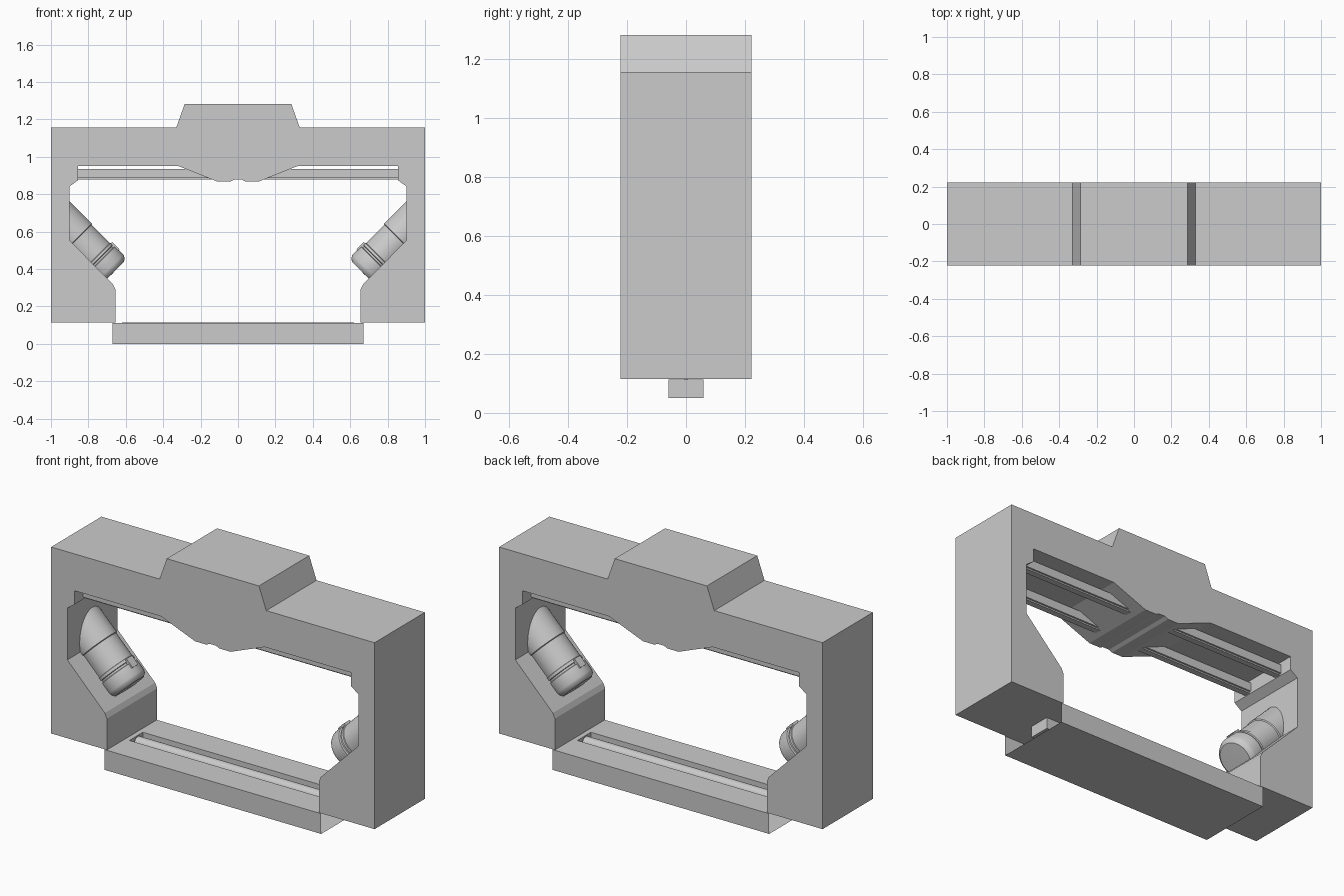
import bpy, bmesh, math
from mathutils import Matrix, Vector

cube = bpy.data.objects.get("Cube")
if cube:
    bpy.data.objects.remove(cube, do_unlink=True)

grey = bpy.data.materials.new("light_grey")
grey.use_nodes = True
grey.diffuse_color = (0.6, 0.6, 0.6, 1)
grey.node_tree.nodes["Principled BSDF"].inputs["Base Color"].default_value = (0.6, 0.6, 0.6, 1)

HALF_DEPTH = 0.222


def finish(name, bm, smooth=False, solid=True):
    if solid:
        bmesh.ops.recalc_face_normals(bm, faces=bm.faces[:])
    mesh = bpy.data.meshes.new(name)
    bm.to_mesh(mesh)
    bm.free()
    mesh.materials.append(grey)
    obj = bpy.data.objects.new(name, mesh)
    bpy.context.collection.objects.link(obj)
    if smooth:
        bpy.ops.object.select_all(action="DESELECT")
        obj.select_set(True)
        bpy.context.view_layer.objects.active = obj
        bpy.ops.object.shade_smooth_by_angle(angle=math.radians(35))
    return obj


def add_box(bm, center, size, matrix=Matrix()):
    m = matrix @ Matrix.Translation(center) @ Matrix.Diagonal((*size, 1))
    bmesh.ops.create_cube(bm, size=1, matrix=m)


def add_quad(bm, *corners):
    bm.faces.new([bm.verts.new(c) for c in corners])


def lathe(bm, profile, matrix, steps=40):
    """Revolve (radius, height) points around local z."""
    verts = [bm.verts.new((r, 0, t)) for r, t in profile]
    edges = [bm.edges.new(pair) for pair in zip(verts, verts[1:])]
    bmesh.ops.spin(bm, geom=verts + edges, cent=(0, 0, 0), axis=(0, 0, 1),
                   angle=math.tau, steps=steps, use_duplicate=False)
    bmesh.ops.remove_doubles(bm, verts=bm.verts[:], dist=1e-4)
    bmesh.ops.transform(bm, matrix=matrix, verts=bm.verts[:])


# Portal frame: half outline mirrored, then extruded through the depth
half = [(0.285, 1.283), (0.33, 1.157), (1, 1.157), (1, 0.115), (0.655, 0.115),
        (0.655, 0.29), (0.668, 0.318), (0.9, 0.553), (0.9, 0.842), (0.855, 0.875),
        (0.855, 0.951), (0.32, 0.951), (0.14, 0.88), (0.11, 0.868), (0.04, 0.868),
        (0.02, 0.878)]
outline = half + [(-x, z) for x, z in reversed(half)]
bm = bmesh.new()
face = bm.faces.new([bm.verts.new((x, -HALF_DEPTH, z)) for x, z in outline])
new = bmesh.ops.extrude_face_region(bm, geom=[face], use_keep_orig=True)["geom"]
bmesh.ops.translate(bm, vec=(0, 2 * HALF_DEPTH, 0),
                    verts=[v for v in new if isinstance(v, bmesh.types.BMVert)])
finish("portal_frame", bm)

# Base tray: open-ended shell with a slot in its top
X, Y, TOP = 0.67, HALF_DEPTH, 0.113
SX, SY, FLOOR = 0.63, 0.06, 0.05
bm = bmesh.new()
add_quad(bm, (-X, -Y, 0), (-X, Y, 0), (X, Y, 0), (X, -Y, 0))
for s in (-1, 1):
    add_quad(bm, *[(s * x, s * Y, z) for x, z in ((X, 0), (-X, 0), (-X, TOP), (X, TOP))])
    add_quad(bm, *[(s * x, s * y, TOP) for x, y in ((-X, SY), (X, SY), (X, Y), (-X, Y))])
    add_quad(bm, *[(s * x, s * y, TOP) for x, y in ((SX, -SY), (X, -SY), (X, SY), (SX, SY))])
    # Slot walls
    add_quad(bm, *[(s * x, s * SY, z) for x, z in ((-SX, FLOOR), (SX, FLOOR), (SX, TOP), (-SX, TOP))])
    add_quad(bm, *[(s * SX, y, z) for y, z in ((-SY, FLOOR), (SY, FLOOR), (SY, TOP), (-SY, TOP))])
add_quad(bm, (-SX, -SY, FLOOR), (SX, -SY, FLOOR), (SX, SY, FLOOR), (-SX, SY, FLOOR))
bmesh.ops.remove_doubles(bm, verts=bm.verts[:], dist=1e-4)
finish("base_tray", bm, solid=False)

# Tube lying in the tray slot
bm = bmesh.new()
bmesh.ops.create_cone(bm, cap_ends=True, segments=24, radius1=0.032, radius2=0.032, depth=1.24,
                      matrix=Matrix.Translation((0, 0, 0.083)) @ Matrix.Rotation(math.pi / 2, 4, "Y"))
finish("floor_tube", bm, smooth=True)

for side, label in ((1, "left"), (-1, "right")):
    # Pairs of ceiling rails, each with a thin lower strip
    for y, place in ((-0.12, "front"), (0.12, "back")):
        bm = bmesh.new()
        add_box(bm, (side * 0.49, y, 0.911), (0.74, 0.055, 0.048))
        add_box(bm, (side * 0.49, y, 0.883), (0.74, 0.035, 0.008))
        finish(f"{label}_{place}_rail", bm)

    # Slanted lamp, pointing inward and down, cut off inside the wall
    axis = Vector((-side, 0, -1)).normalized()
    up = Vector((-side, 0, 1)).normalized()
    across = up.cross(axis)
    pose = Matrix((up, across, axis)).transposed().to_4x4()
    pose.translation = Vector((side * 0.858, 0, 0.561))
    bm = bmesh.new()
    lathe(bm, [(0, -0.25), (0.113, -0.25), (0.113, -0.004), (0.107, 0), (0.107, 0.138),
               (0.111, 0.14), (0.111, 0.155), (0.105, 0.158), (0.105, 0.168), (0.114, 0.171),
               (0.114, 0.232), (0.108, 0.247), (0.092, 0.261), (0, 0.263)], pose)
    cut = bmesh.ops.bisect_plane(bm, geom=bm.verts[:] + bm.edges[:] + bm.faces[:],
                                 plane_co=(side * 0.94, 0, 0), plane_no=(side, 0, 0),
                                 clear_outer=True)
    bmesh.ops.holes_fill(bm, edges=[e for e in bm.edges if e.is_boundary])
    finish(f"{label}_lamp", bm, smooth=True)

    # Clasp on the lamp collar
    bm = bmesh.new()
    add_box(bm, (0.108, 0, 0.17), (0.022, 0.05, 0.055), pose)
    finish(f"{label}_lamp_clasp", bm)
